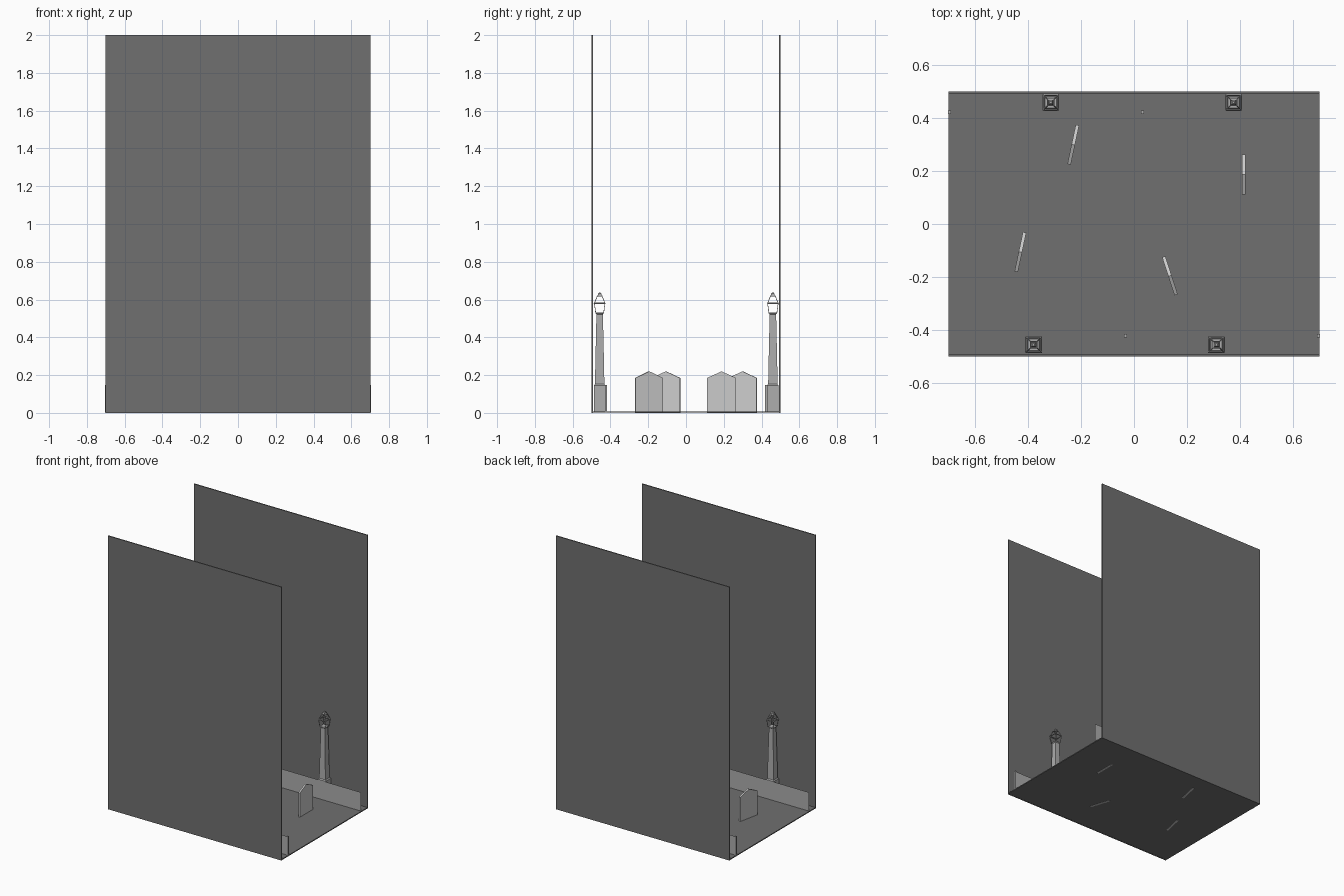
import bpy, bmesh, math
from mathutils import Vector, Matrix

if "Cube" in bpy.data.objects:
    bpy.data.objects.remove(bpy.data.objects["Cube"])


def grey(name, v):
    m = bpy.data.materials.new(name)
    m.diffuse_color = (v, v, v, 1)
    m.use_nodes = True
    m.node_tree.nodes["Principled BSDF"].inputs["Base Color"].default_value = m.diffuse_color
    return m


DARK, MID = grey("dark_stone", 0.16), grey("mid_iron", 0.42)


def make(name, bm, mat=None):
    bmesh.ops.recalc_face_normals(bm, faces=bm.faces)
    me = bpy.data.meshes.new(name)
    bm.to_mesh(me)
    bm.free()
    if mat:
        me.materials.append(mat)
    ob = bpy.data.objects.new(name, me)
    bpy.context.collection.objects.link(ob)
    return ob


def box(name, lo, hi, mat=None):
    bm = bmesh.new()
    lo, hi = Vector(lo), Vector(hi)
    m = Matrix.Translation((lo + hi) / 2) @ Matrix.Diagonal((*(hi - lo), 1))
    bmesh.ops.create_cube(bm, size=1, matrix=m)
    return make(name, bm, mat)


def square(h, z):
    return [(sx * h, sy * h, z) for sx, sy in ((-1, -1), (1, -1), (1, 1), (-1, 1))]


def stack(bm, rings):
    """Loft square rings given as (z, half width)."""
    loops = [[bm.verts.new(p) for p in square(h, z)] for z, h in rings]
    for a, b in zip(loops, loops[1:]):
        for i in range(4):
            j = (i + 1) % 4
            bm.faces.new((a[i], a[j], b[j], b[i]))
    bm.faces.new(loops[0][::-1])
    bm.faces.new(loops[-1])


def bar(bm, a, b, r=0.0022):
    a, b = Vector(a), Vector(b)
    d = b - a
    m = Matrix.Translation((a + b) / 2) @ d.to_track_quat('Z', 'Y').to_matrix().to_4x4()
    bmesh.ops.create_cone(bm, cap_ends=True, segments=4, radius1=r, radius2=r,
                          depth=d.length, matrix=m)


# Floor and tall side walls
T, X, Y = 0.008, 0.702, 0.501
box("floor", (-X, -Y, 0.001), (X, Y, T), DARK)
for s, n in ((-1, "front"), (1, "back")):
    y = s * (Y - T / 2)
    box(n + "_wall", (-X, y - T / 2, 0), (X, y + T / 2, 2), DARK)

# Fence panels with thin posts
for s, n in ((-1, "front"), (1, "back")):
    y = s * 0.423
    bm = bmesh.new()
    bm.faces.new([bm.verts.new(p) for p in
                  ((-0.7, y, 0.002), (0.7, y, 0.002), (0.7, y, 0.145), (-0.7, y, 0.145))])
    make(n + "_fence_panel", bm, MID)
    for x in (-0.699, 0.032):
        px = s * x
        box(n + "_fence_post", (px - 0.006, y - 0.006, 0.002), (px + 0.006, y + 0.006, 0.148), MID)

# Lamp posts: plinth, tapered shaft, open lantern frame
for x, y in ((-0.315, 0.46), (0.377, 0.46), (-0.38, -0.457), (0.312, -0.457)):
    bm = bmesh.new()
    stack(bm, [(0.002, 0.031), (0.145, 0.031), (0.152, 0.025), (0.3, 0.022), (0.525, 0.017)])
    make("lamp_post", bm, MID).location = (x, y, 0)

    bm = bmesh.new()
    corners = [square(h, z) for z, h in ((0.528, 0.021), (0.58, 0.028), (0.62, 0.012))]
    for k, ring in enumerate(corners):
        for i in range(4):
            bar(bm, ring[i], ring[(i + 1) % 4], 0.004 if k == 1 else 0.0022)
            if k:
                bar(bm, corners[k - 1][i], ring[i])
    stack(bm, [(0.522, 0.017), (0.528, 0.021), (0.531, 0.021)])
    stack(bm, [(0.617, 0.012), (0.624, 0.009), (0.631, 0.009), (0.637, 0.004)])
    make("lantern", bm, MID).location = (x, y, 0)

# Pointed grave stones
for x, y, deg in ((-0.23, 0.30, -12), (0.416, 0.188, 0), (-0.43, -0.106, -12), (0.136, -0.196, 18)):
    bm = bmesh.new()
    prof = [(-0.076, 0), (0.076, 0), (0.076, 0.185), (0, 0.22), (-0.076, 0.185)]
    f = bm.faces.new([bm.verts.new((-0.0065, a, z)) for a, z in prof])
    ext = bmesh.ops.extrude_face_region(bm, geom=[f], use_keep_orig=True)
    bmesh.ops.translate(bm, vec=(0.013, 0, 0),
                        verts=[v for v in ext["geom"] if isinstance(v, bmesh.types.BMVert)])
    ob = make("grave_stone", bm)
    ob.location = (x, y, 0)
    ob.rotation_euler.z = math.radians(deg)
